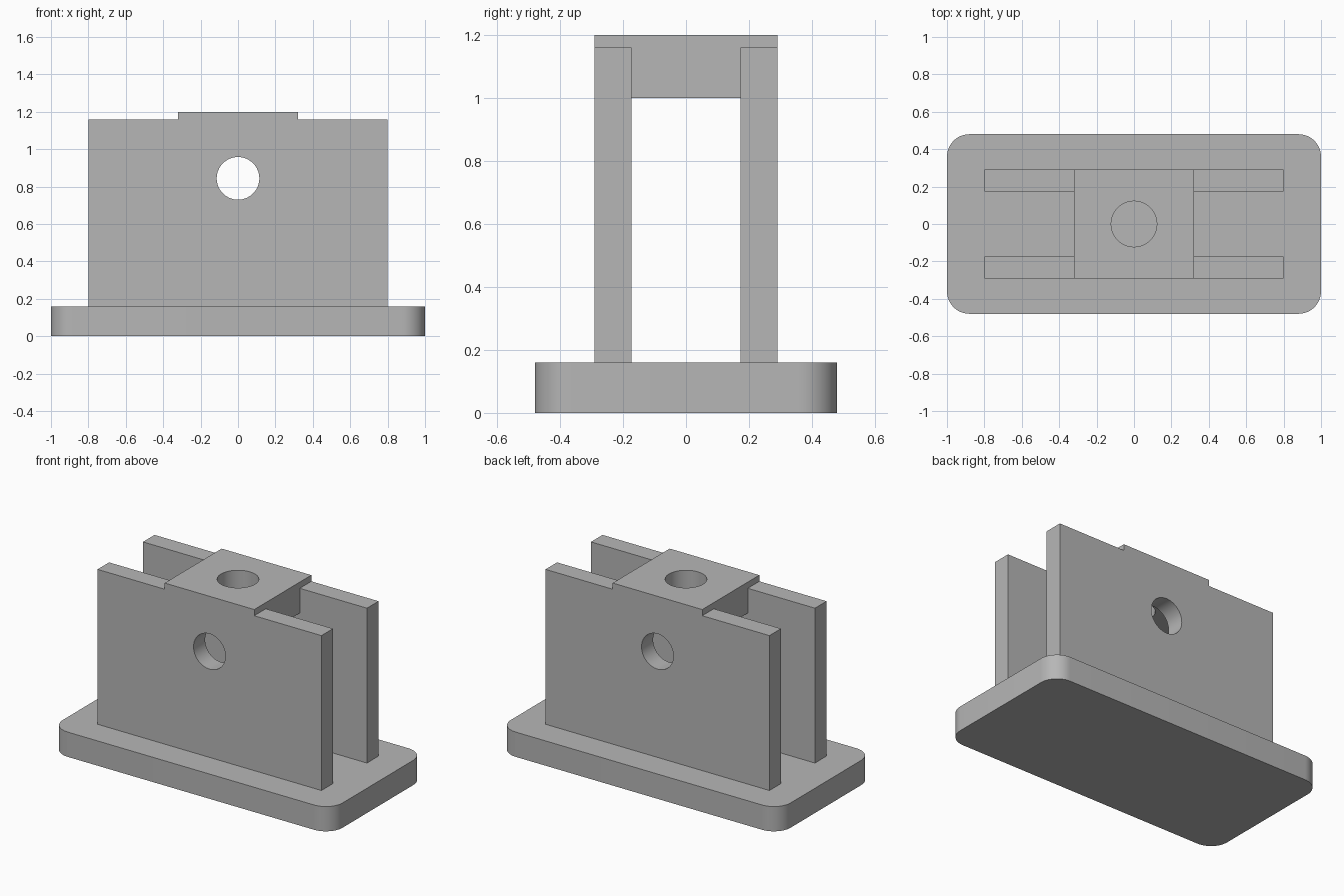
import bpy, bmesh
from mathutils import Matrix
from math import radians

default = bpy.data.objects.get("Cube")
if default:
    bpy.data.objects.remove(default, do_unlink=True)

grey = bpy.data.materials.new("plain grey")
grey.use_nodes = True
GREY = (0.47, 0.47, 0.47, 1)
grey.diffuse_color = GREY
next(n for n in grey.node_tree.nodes if n.type == "BSDF_PRINCIPLED").inputs["Base Color"].default_value = GREY


def make(name, bm):
    mesh = bpy.data.meshes.new(name)
    bm.to_mesh(mesh)
    bm.free()
    mesh.materials.append(grey)
    obj = bpy.data.objects.new(name, mesh)
    bpy.context.collection.objects.link(obj)
    return obj


def box(name, x, y, z, corner=0):
    """Box from (min, max) pairs, with optional rounded vertical edges."""
    bm = bmesh.new()
    bmesh.ops.create_cube(bm, size=1)
    for v in bm.verts:
        v.co = [lim[int(c > 0)] for lim, c in zip((x, y, z), v.co)]
    if corner:
        upright = [e for e in bm.edges if abs(e.verts[0].co.z - e.verts[1].co.z) > 0.01]
        bmesh.ops.bevel(bm, geom=upright, offset=corner, segments=12,
                        profile=0.5, affect="EDGES")
    return make(name, bm)


def cylinder(name, radius, depth, matrix):
    bm = bmesh.new()
    bmesh.ops.create_cone(bm, cap_ends=True, segments=64, radius1=radius,
                          radius2=radius, depth=depth, matrix=matrix)
    return make(name, bm)


def activate(obj):
    bpy.ops.object.select_all(action="DESELECT")
    obj.select_set(True)
    bpy.context.view_layer.objects.active = obj


def combine(target, other, operation):
    mod = target.modifiers.new(operation.lower(), "BOOLEAN")
    mod.operation, mod.object, mod.solver = operation, other, "EXACT"
    activate(target)
    bpy.ops.object.modifier_apply(modifier=mod.name)
    bpy.data.objects.remove(other, do_unlink=True)


# Base plate with rounded corners
base = box("base_plate", (-1, 1), (-0.48, 0.48), (0, 0.16), corner=0.12)

# Bridge block joined to the two side plates
bracket = box("bracket", (-0.32, 0.32), (-0.291, 0.291), (1.0, 1.2))
for side in ((-0.291, -0.173), (0.173, 0.291)):
    combine(bracket, box("side_plate", (-0.8, 0.8), side, (0.16, 1.16)), "UNION")

# Pin hole through both side plates, and bore down through the bridge
pin = Matrix.Translation((0, 0, 0.844)) @ Matrix.Rotation(radians(90), 4, "X")
combine(bracket, cylinder("pin_hole", 0.114, 1, pin), "DIFFERENCE")
bore = Matrix.Translation((0, 0, 1.1))
combine(bracket, cylinder("bore", 0.122, 0.4, bore), "DIFFERENCE")

for part in (base, bracket):
    activate(part)
    bpy.ops.object.shade_smooth_by_angle(angle=radians(30))
